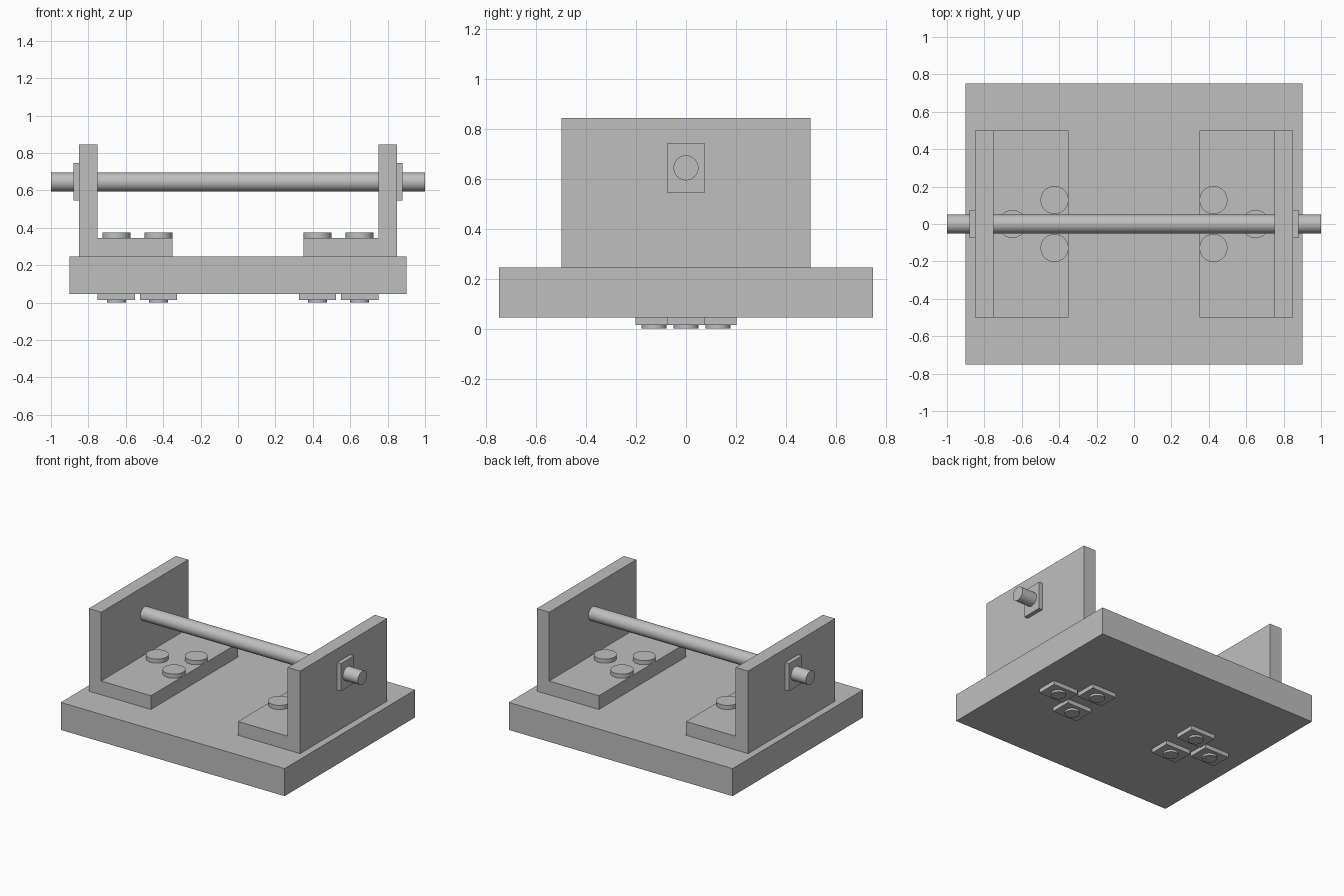
import bpy
import bmesh
import math
from mathutils import Matrix, Vector

default = bpy.data.objects.get("Cube")
if default:
    bpy.data.objects.remove(default, do_unlink=True)

grey = bpy.data.materials.new("plain grey")
grey.use_nodes = True
GREY = (0.52, 0.52, 0.52, 1)
grey.diffuse_color = GREY
grey.node_tree.nodes["Principled BSDF"].inputs["Base Color"].default_value = GREY


def finish(name, bm, smooth=False):
    bmesh.ops.recalc_face_normals(bm, faces=bm.faces)
    mesh = bpy.data.meshes.new(name)
    bm.to_mesh(mesh)
    bm.free()
    obj = bpy.data.objects.new(name, mesh)
    bpy.context.collection.objects.link(obj)
    mesh.materials.append(grey)
    if smooth:
        bpy.ops.object.select_all(action="DESELECT")
        obj.select_set(True)
        bpy.context.view_layer.objects.active = obj
        bpy.ops.object.shade_smooth_by_angle(angle=math.radians(40))
    return obj


def box(name, low, high):
    low, high = Vector(low), Vector(high)
    bm = bmesh.new()
    place = Matrix.Translation((low + high) / 2) @ Matrix.Diagonal(high - low).to_4x4()
    bmesh.ops.create_cube(bm, size=1, matrix=place)
    return finish(name, bm)


def add_cylinder(bm, start, end, radius):
    start, end = Vector(start), Vector(end)
    axis = end - start
    turn = axis.to_track_quat("Z", "Y").to_matrix().to_4x4()
    bmesh.ops.create_cone(bm, cap_ends=True, segments=48, radius1=radius, radius2=radius,
                          depth=axis.length, matrix=Matrix.Translation((start + end) / 2) @ turn)


def bracket(name, side):
    # L-shaped profile, extruded front to back
    profile = [(0.35, 0.245), (0.85, 0.245), (0.85, 0.845),
               (0.75, 0.845), (0.75, 0.345), (0.35, 0.345)]
    bm = bmesh.new()
    face = bm.faces.new([bm.verts.new((side * x, -0.5, z)) for x, z in profile])
    grown = bmesh.ops.extrude_face_region(bm, geom=[face])["geom"]
    moved = [v for v in grown if isinstance(v, bmesh.types.BMVert)]
    bmesh.ops.translate(bm, verts=moved, vec=(0, 1, 0))
    return finish(name, bm)


# Base plate and cross rod
box("base_plate", (-0.9, -0.75, 0.045), (0.9, 0.75, 0.245))
rod = bmesh.new()
add_cylinder(rod, (-1, 0, 0.645), (1, 0, 0.645), 0.05)
finish("cross_rod", rod, smooth=True)

for side, label in ((1, "left"), (-1, "right")):
    bracket(label + "_bracket", side)

    # Retaining plate on the outside of the wall
    inner, outer = sorted((side * 0.85, side * 0.88))
    box(label + "_rod_plate", (inner, -0.075, 0.545), (outer, 0.075, 0.745))

    # Three bolts through the foot, with a nut plate under the base
    for i, (x, y) in enumerate(((0.425, -0.128), (0.425, 0.128), (0.65, 0)), 1):
        x *= side
        bolt = bmesh.new()
        add_cylinder(bolt, (x, y, 0.345), (x, y, 0.375), 0.075)
        add_cylinder(bolt, (x, y, 0), (x, y, 0.345), 0.05)
        finish(f"{label}_bolt_{i}", bolt, smooth=True)
        box(f"{label}_nut_{i}", (x - 0.1, y - 0.075, 0.015), (x + 0.1, y + 0.075, 0.045))
